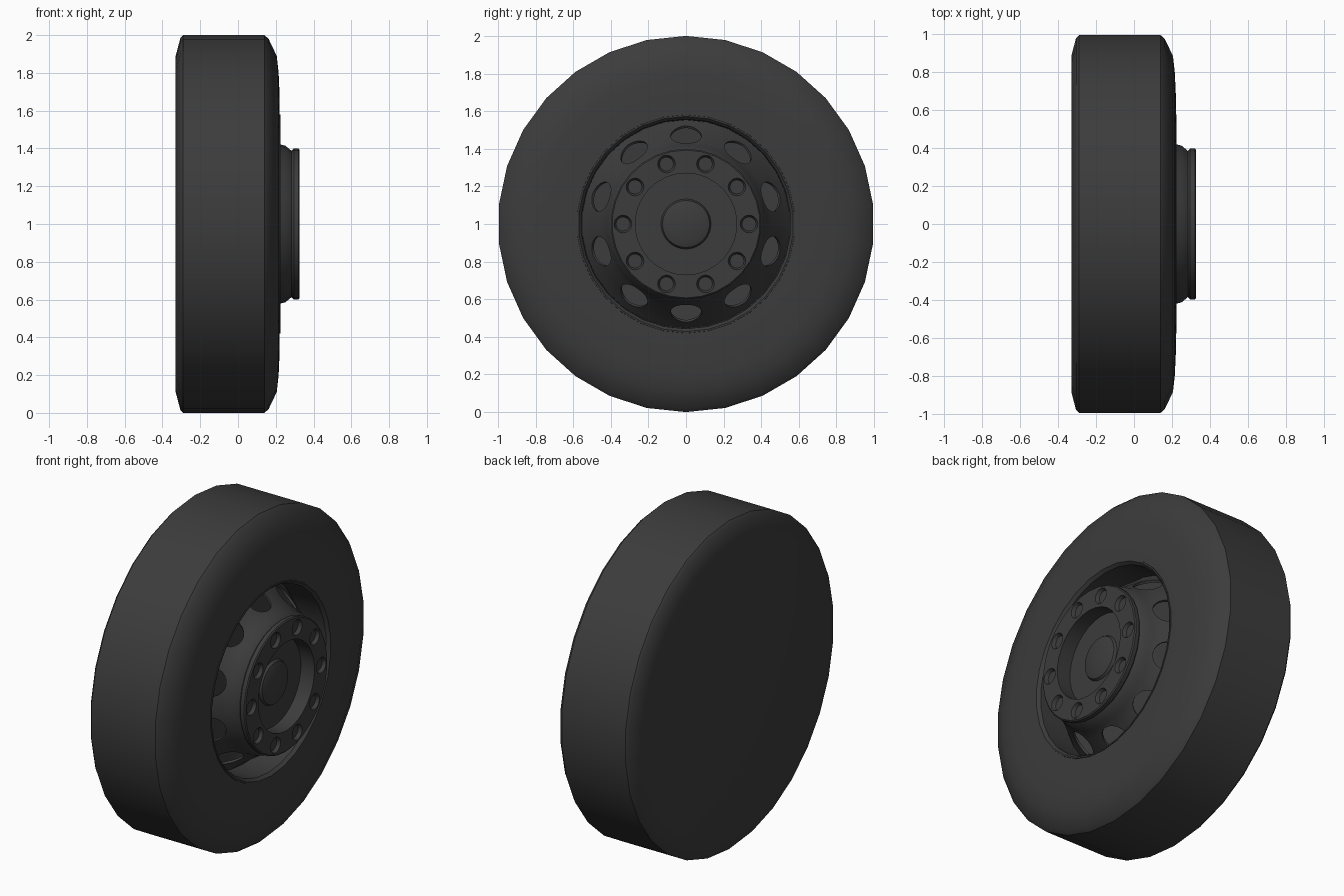
import bpy
import bmesh
import math
from mathutils import Matrix, Vector

if "Cube" in bpy.data.objects:
    bpy.data.objects.remove(bpy.data.objects["Cube"])

SIDES = 30
AXLE = Vector((0, 0, 1))

rubber = bpy.data.materials.new("charcoal")
rubber.use_nodes = True
colour = (0.045, 0.045, 0.045, 1)
rubber.diffuse_color = colour
bsdf = rubber.node_tree.nodes["Principled BSDF"]
bsdf.inputs["Base Color"].default_value = colour
bsdf.inputs["Roughness"].default_value = 0.8


def make_object(name, bm):
    mesh = bpy.data.meshes.new(name)
    bm.to_mesh(mesh)
    bm.free()
    obj = bpy.data.objects.new(name, mesh)
    obj.location = AXLE
    bpy.context.collection.objects.link(obj)
    mesh.materials.append(rubber)
    return obj


def lathe(name, profile, closed=False):
    """Turn (x, radius) points around the axle."""
    bm = bmesh.new()
    verts = [bm.verts.new((x, 0, r)) for x, r in profile]
    edges = [bm.edges.new(pair) for pair in zip(verts, verts[1:])]
    if closed:
        edges.append(bm.edges.new((verts[-1], verts[0])))
    bmesh.ops.spin(bm, geom=verts + edges, cent=(0, 0, 0), axis=(1, 0, 0),
                   angle=math.tau, steps=SIDES)
    bmesh.ops.remove_doubles(bm, verts=bm.verts, dist=0.0005)
    bmesh.ops.recalc_face_normals(bm, faces=bm.faces)
    return make_object(name, bm)


def ring_of_cutters(name, x, radius, tilt, r_in, r_out, depth, start):
    """Ten cones around the axle, each leaning outward by tilt."""
    bm = bmesh.new()
    for i in range(10):
        place = (Matrix.Rotation(start + i * math.tau / 10, 4, 'X')
                 @ Matrix.Translation((x, 0, radius))
                 @ Matrix.Rotation(math.pi / 2 - tilt, 4, 'Y'))
        bmesh.ops.create_cone(bm, cap_ends=True, segments=20, radius1=r_in,
                              radius2=r_out, depth=depth, matrix=place)
    obj = make_object(name, bm)
    obj.hide_render = True
    return obj


def cut(obj, cutter):
    mod = obj.modifiers.new("holes", 'BOOLEAN')
    mod.operation = 'DIFFERENCE'
    mod.solver = 'EXACT'
    mod.object = cutter
    bpy.context.view_layer.update()
    with bpy.context.temp_override(object=obj, active_object=obj):
        bpy.ops.object.modifier_apply(modifier=mod.name)
    bpy.data.objects.remove(cutter)


# Tyre with closed flat back
tyre = lathe("tyre", [(-0.33, 0), (-0.33, 0.89), (-0.305, 0.985), (-0.29, 1),
                      (0.14, 1), (0.162, 0.98), (0.205, 0.89), (0.215, 0.8),
                      (0.22, 0.69), (0.22, 0.58)])

# Rim lip and barrel
rim = lathe("rim_barrel", [(0.2, 0.585), (0.224, 0.58), (0.224, 0.572),
                           (0.205, 0.557), (0.03, 0.553)])

# Curved dish with ten ventilation holes
front = [(0.03, 0.555), (0.06, 0.53), (0.1, 0.5), (0.175, 0.45),
         (0.22, 0.422), (0.25, 0.415), (0.285, 0.386)]
back = [(x - 0.01, r - 0.01) for x, r in reversed(front)]
dish = lathe("wheel_dish", front + back, closed=True)
cut(dish, ring_of_cutters("vent_cutter", 0.137, 0.475, math.radians(56),
                          0.082, 0.082, 0.12, 0))

# Hub flange with ten bolt recesses
flange = lathe("hub_flange", [(0.22, 0.27), (0.22, 0.37), (0.282, 0.386),
                              (0.296, 0.4), (0.32, 0.4), (0.326, 0.393),
                              (0.326, 0.27)], closed=True)
cut(flange, ring_of_cutters("bolt_cutter", 0.321, 0.335, 0,
                            0.037, 0.052, 0.03, math.tau / 20 * 5 + 0))

# Recessed hub centre with raised cap
centre = lathe("hub_centre", [(0.235, 0.275), (0.235, 0.133), (0.25, 0.125),
                              (0.262, 0.09), (0.265, 0)])

for obj in (tyre, rim, dish, flange, centre):
    bpy.ops.object.select_all(action='DESELECT')
    obj.select_set(True)
    bpy.context.view_layer.objects.active = obj
    bpy.ops.object.shade_smooth_by_angle(angle=math.radians(32))
